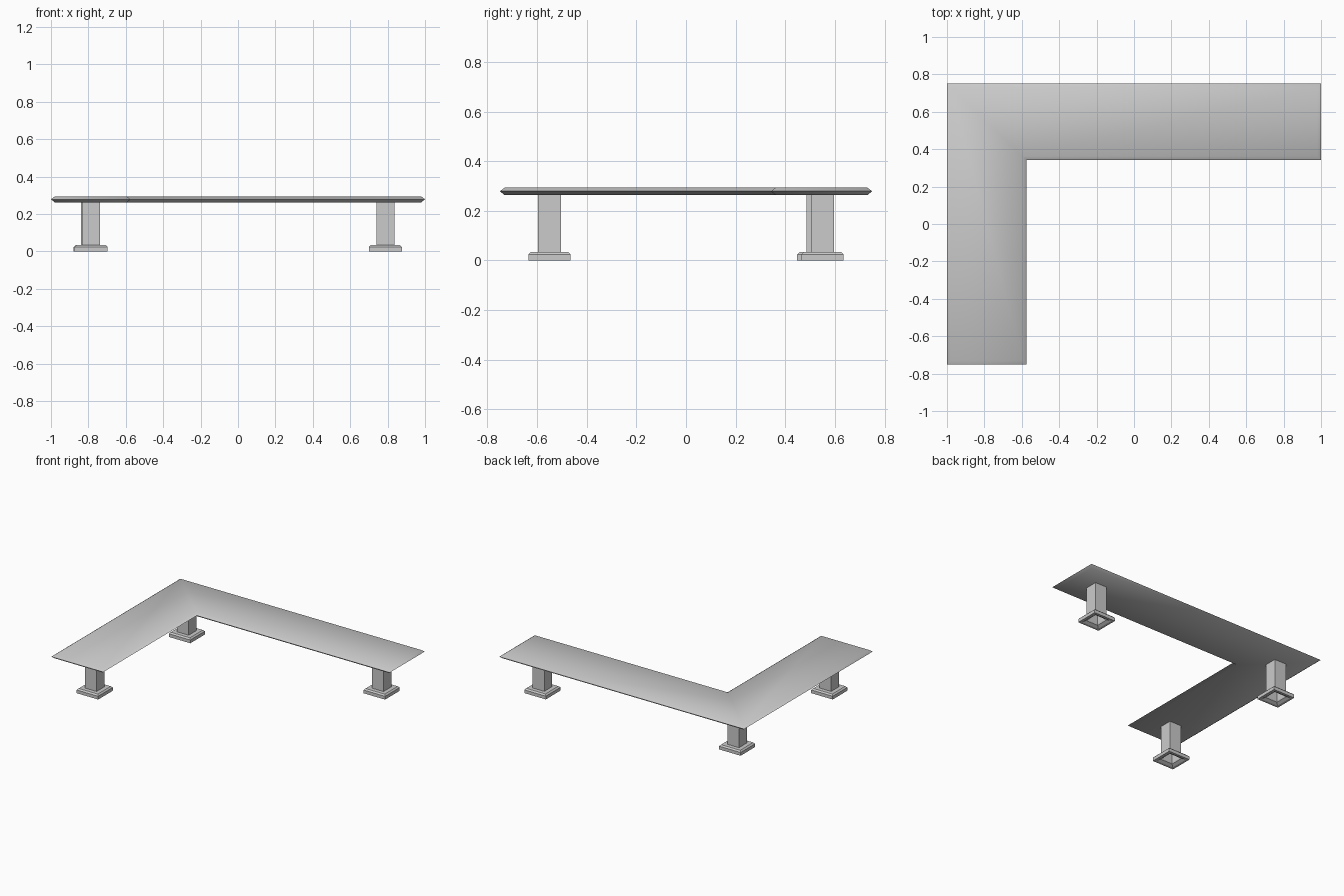
import bpy, bmesh, math

if "Cube" in bpy.data.objects:
    bpy.data.objects.remove(bpy.data.objects["Cube"])


def loft(name, rings, cap=False, loop=False):
    """Skin equal-length rings of points; optionally cap ends or join last to first."""
    bm = bmesh.new()
    loops = [[bm.verts.new(p) for p in ring] for ring in rings]
    pairs = list(zip(loops, loops[1:]))
    if loop:
        pairs.append((loops[-1], loops[0]))
    for a, b in pairs:
        n = len(a)
        for i in range(n):
            j = (i + 1) % n
            bm.faces.new((a[i], a[j], b[j], b[i]))
    if cap:
        bm.faces.new(loops[0][::-1])
        bm.faces.new(loops[-1])
    if cap or loop:
        bmesh.ops.recalc_face_normals(bm, faces=bm.faces[:])
    mesh = bpy.data.meshes.new(name)
    bm.to_mesh(mesh)
    bm.free()
    ob = bpy.data.objects.new(name, mesh)
    bpy.context.collection.objects.link(ob)
    return ob


def square(cx, cy, half, z):
    return [(cx + sx * half, cy + sy * half * 0.97, z)
            for sx, sy in ((-1, -1), (1, -1), (1, 1), (-1, 1))]


# L-shaped top: corner x, y and the inward direction of each corner
corners = [(-1, -0.75, 1, 1), (-0.575, -0.75, -1, 1), (-0.575, 0.342, -1, 1),
           (1, 0.342, -1, 1), (1, 0.75, -1, -1), (-1, 0.75, 1, -1)]
edge_profile = [(0.02, 0.263), (0.0, 0.279), (0.02, 0.294)]
top = loft("bench_top",
           [[(x + dx * d, y + dy * d, z) for x, y, dx, dy in corners]
            for d, z in edge_profile], cap=True)

# Rounded look along the pointed rim
bpy.context.view_layer.objects.active = top
top.select_set(True)
bpy.ops.object.shade_smooth_by_angle(angle=math.radians(60))
top.select_set(False)

# Three hollow square legs on chamfered feet with a recessed underside
foot_profile = [(0.047, 0.02), (0.05, 0.012), (0.07, 0.0), (0.088, 0.0),
                (0.088, 0.024), (0.078, 0.034), (0.047, 0.034)]
leg_profile = [(0.048, 0.012), (0.048, 0.27)]
for label, cx, cy in (("front_left", -0.785, -0.55),
                      ("back_left", -0.791, 0.533),
                      ("back_right", 0.788, 0.55)):
    loft(label + "_foot", [square(cx, cy, h, z) for h, z in foot_profile], loop=True)
    loft(label + "_leg", [square(cx, cy, h, z) for h, z in leg_profile])
